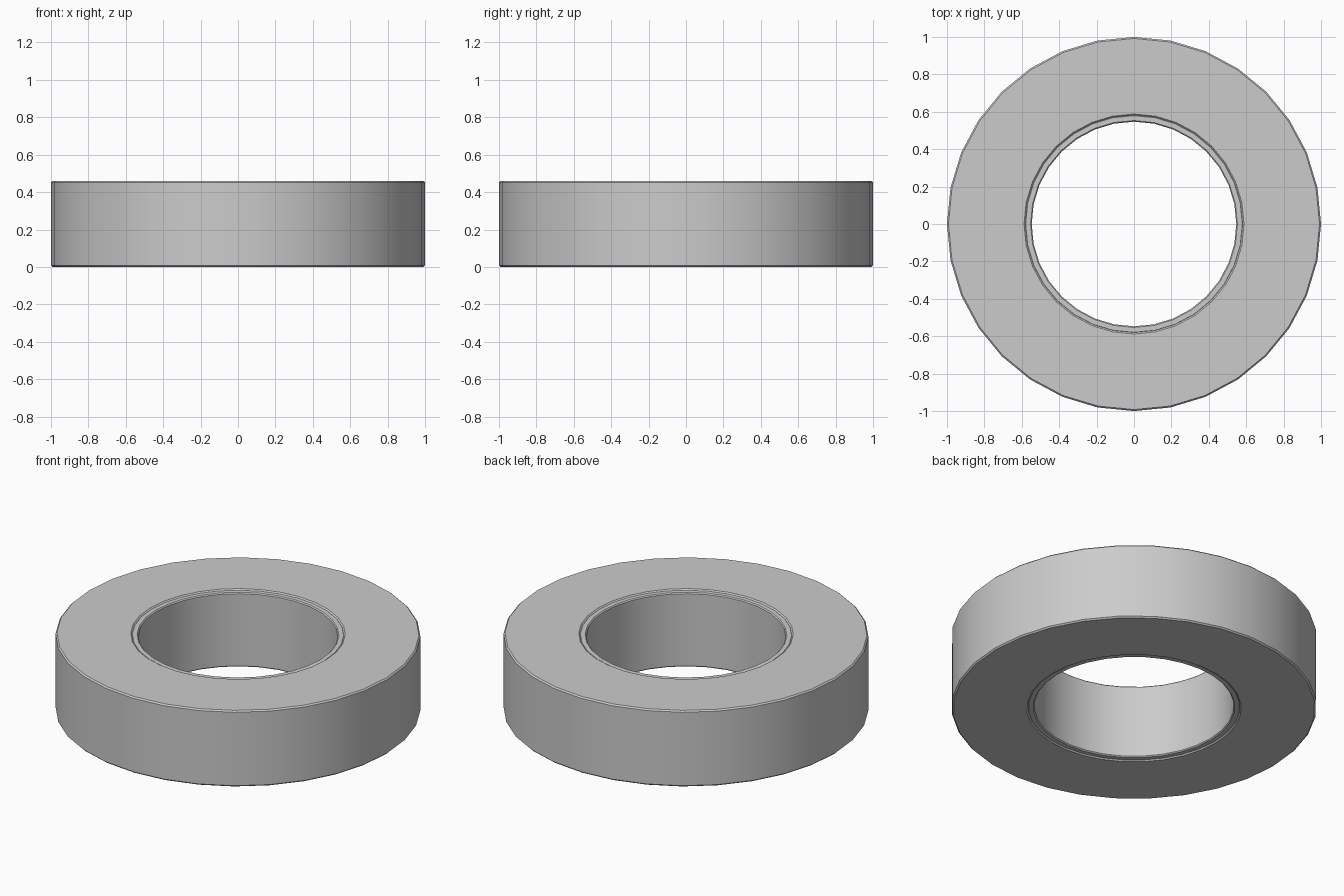
import bpy, bmesh, math

if "Cube" in bpy.data.objects:
    bpy.data.objects.remove(bpy.data.objects["Cube"])

SIDES = 32


def ring(name, r_out, r_in, z0, z1, b):
    """Revolve a small chamfered rectangle around z."""
    profile = [(r_out - b, z0), (r_out, z0 + b), (r_out, z1 - b), (r_out - b, z1),
               (r_in + b, z1), (r_in, z1 - b), (r_in, z0 + b), (r_in + b, z0)]
    bm = bmesh.new()
    loops = []
    for i in range(SIDES):
        a = math.tau * i / SIDES
        loops.append([bm.verts.new((r * math.cos(a), r * math.sin(a), z)) for r, z in profile])
    n = len(profile)
    for i in range(SIDES):
        p, q = loops[i], loops[(i + 1) % SIDES]
        for j in range(n):
            k = (j + 1) % n
            bm.faces.new((p[j], q[j], q[k], p[k]))
    bmesh.ops.recalc_face_normals(bm, faces=bm.faces)
    mesh = bpy.data.meshes.new(name)
    bm.to_mesh(mesh)
    bm.free()
    obj = bpy.data.objects.new(name, mesh)
    bpy.context.collection.objects.link(obj)
    bpy.ops.object.select_all(action='DESELECT')
    obj.select_set(True)
    bpy.context.view_layer.objects.active = obj
    bpy.ops.object.shade_smooth_by_angle(angle=math.radians(30))
    return obj


# Thick outer body
ring("outer_ring", 1.0, 0.58, 0.0, 0.46, 0.008)

# Thin liner sitting in the hole, just below the body faces
ring("inner_liner", 0.585, 0.547, 0.006, 0.454, 0.006)
